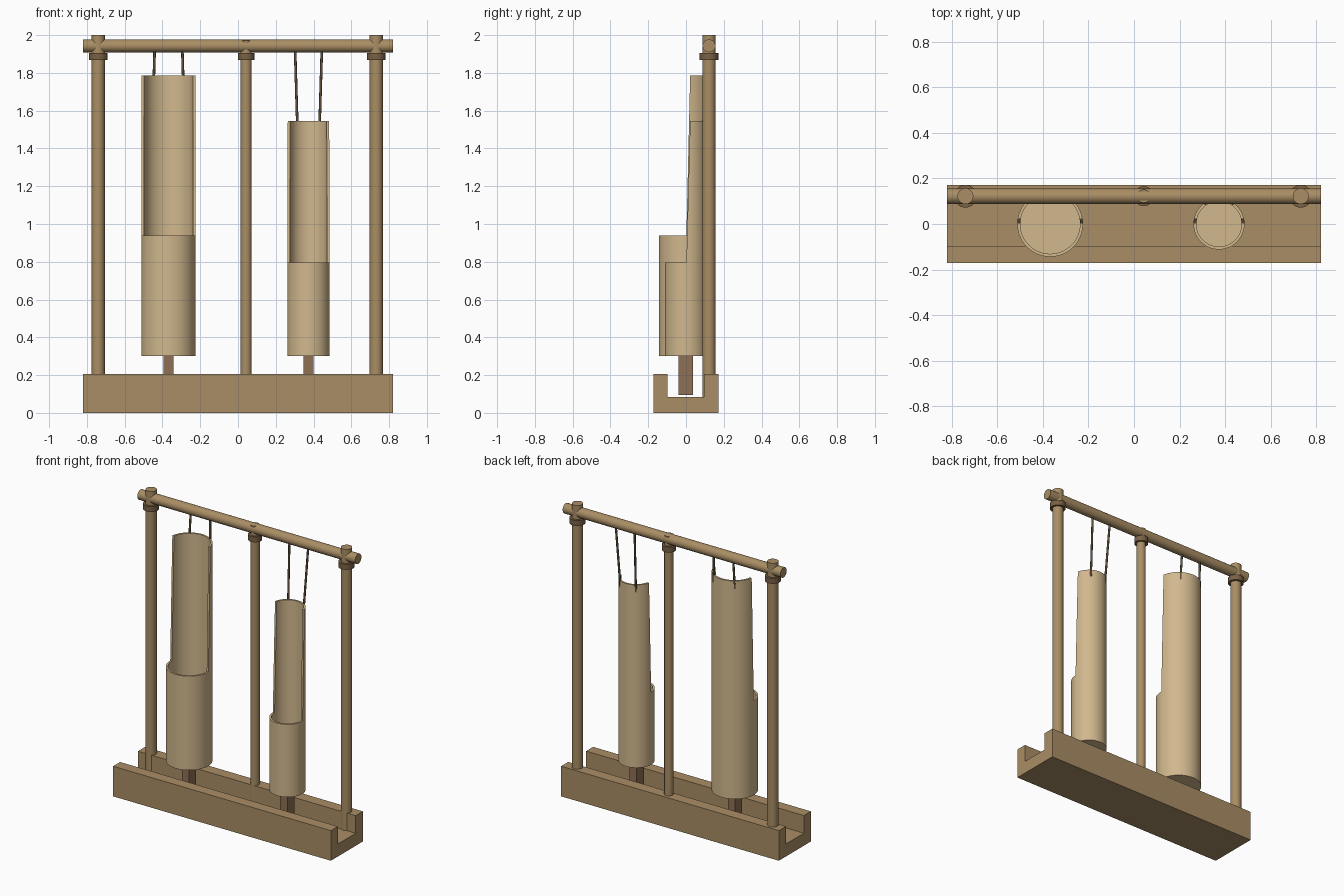
import bpy, bmesh, math
from mathutils import Vector

if "Cube" in bpy.data.objects:
    bpy.data.objects.remove(bpy.data.objects["Cube"])


def material(name, rgb):
    m = bpy.data.materials.new(name)
    m.diffuse_color = (*rgb, 1)
    m.use_nodes = True
    m.node_tree.nodes["Principled BSDF"].inputs["Base Color"].default_value = m.diffuse_color
    return m


WOOD = material("frame_wood", (0.40, 0.27, 0.13))
BAMBOO = material("pale_bamboo", (0.64, 0.48, 0.27))
BROWN = material("brown_wood", (0.27, 0.16, 0.09))
CORD = material("dark_cord", (0.11, 0.075, 0.04))
RING = material("ring_binding", (0.19, 0.12, 0.06))


def finish(name, bm, mat, smooth=True):
    bmesh.ops.recalc_face_normals(bm, faces=bm.faces)
    me = bpy.data.meshes.new(name)
    bm.to_mesh(me)
    bm.free()
    ob = bpy.data.objects.new(name, me)
    bpy.context.collection.objects.link(ob)
    if mat:
        me.materials.append(mat)
    if smooth:
        shade(ob)
    return ob


def shade(ob):
    bpy.ops.object.select_all(action='DESELECT')
    ob.select_set(True)
    bpy.context.view_layer.objects.active = ob
    bpy.ops.object.shade_smooth_by_angle(angle=math.radians(35))


def rod(name, a, b, r, mat, segs=32):
    """Capped cylinder between two points."""
    a, b = Vector(a), Vector(b)
    bm = bmesh.new()
    bmesh.ops.create_cone(bm, cap_ends=True, segments=segs, radius1=r, radius2=r, depth=(b - a).length)
    bm.transform((b - a).to_track_quat('Z', 'Y').to_matrix().to_4x4())
    bmesh.ops.translate(bm, verts=bm.verts, vec=(a + b) / 2)
    return finish(name, bm, mat)


def prism(name, profile, x0, x1, mat):
    """Extrude a (y, z) outline along x."""
    bm = bmesh.new()
    f = bm.faces.new([bm.verts.new((x0, y, z)) for y, z in profile])
    new = bmesh.ops.extrude_face_region(bm, geom=[f])["geom"]
    bmesh.ops.translate(bm, vec=(x1 - x0, 0, 0), verts=[v for v in new if isinstance(v, bmesh.types.BMVert)])
    return finish(name, bm, mat, smooth=False)


def lathe(name, x, profile, mat, segs=48):
    """Spin an (r, z) outline about a vertical axis at x."""
    bm = bmesh.new()
    vs = [bm.verts.new((r, 0, z)) for r, z in profile]
    es = [bm.edges.new(p) for p in zip(vs, vs[1:])]
    bmesh.ops.spin(bm, geom=vs + es, cent=(0, 0, 0), axis=(0, 0, 1), angle=math.tau, steps=segs, use_duplicate=False)
    bmesh.ops.remove_doubles(bm, verts=bm.verts, dist=1e-5)
    bmesh.ops.translate(bm, verts=bm.verts, vec=(x, 0, 0))
    return finish(name, bm, mat, smooth=False)


# Channelled base trough
prism("base_trough", [(-.172, 0), (.172, 0), (.172, .205), (.095, .205), (.095, .085),
                      (-.097, .085), (-.097, .205), (-.172, .205)], -.82, .82, WOOD)

# Uprights with binding rings, and the crossbar
FY = .122
for name, x, r, top in (("left", -.74, .035, 2.0), ("middle", .043, .029, 1.971), ("right", .732, .035, 2.0)):
    rod(name + "_post", (x, FY, .08), (x, FY, top), r, WOOD)
    rod(name + "_post_ring", (x, FY, 1.868), (x, FY, 1.905), r + .015, RING)
rod("crossbar", (-.82, FY, 1.943), (.82, FY, 1.943), .034, WOOD)


def sound_tube(name, x, r, shoulder, top, bar_half, cord_half, cord_end):
    """Closed-bottom bamboo tube, front half cut away above the shoulder."""
    inner, bottom = r - .013, .30
    tube = lathe(name + "_tube", x, [(0, bottom), (r, bottom), (r, top), (inner, top),
                                     (inner, bottom + .02), (0, bottom + .02)], BAMBOO)
    cutter = prism("cutter", [(-.5, shoulder), (.002, shoulder), (.022, top), (.023, top + .1), (-.5, top + .1)],
                   x - .3, x + .3, None)
    cutter.hide_render = True
    mod = tube.modifiers.new("cutaway", 'BOOLEAN')
    mod.operation, mod.solver, mod.object = 'DIFFERENCE', 'EXACT', cutter
    bpy.context.view_layer.objects.active = tube
    bpy.ops.object.modifier_apply(modifier=mod.name)
    bpy.data.objects.remove(cutter)
    shade(tube)
    # Tongue sliding in the trough
    prism(name + "_tongue", [(-.04, .095), (.036, .095), (.036, .305), (-.04, .305)], x - .027, x + .027, BROWN)
    # Pair of hanging cords threaded through the back wall
    y_end = math.sqrt((r - .006) ** 2 - cord_half ** 2)
    for side, s in (("left", -1), ("right", 1)):
        rod(f"{name}_{side}_cord", (x + s * bar_half, FY, 1.93), (x + s * cord_half, y_end, cord_end),
            .007, CORD, 12)


sound_tube("large", -.368, .144, .94, 1.785, .073, .079, 1.73)
sound_tube("small", .373, .112, .795, 1.545, .071, .058, 1.493)
